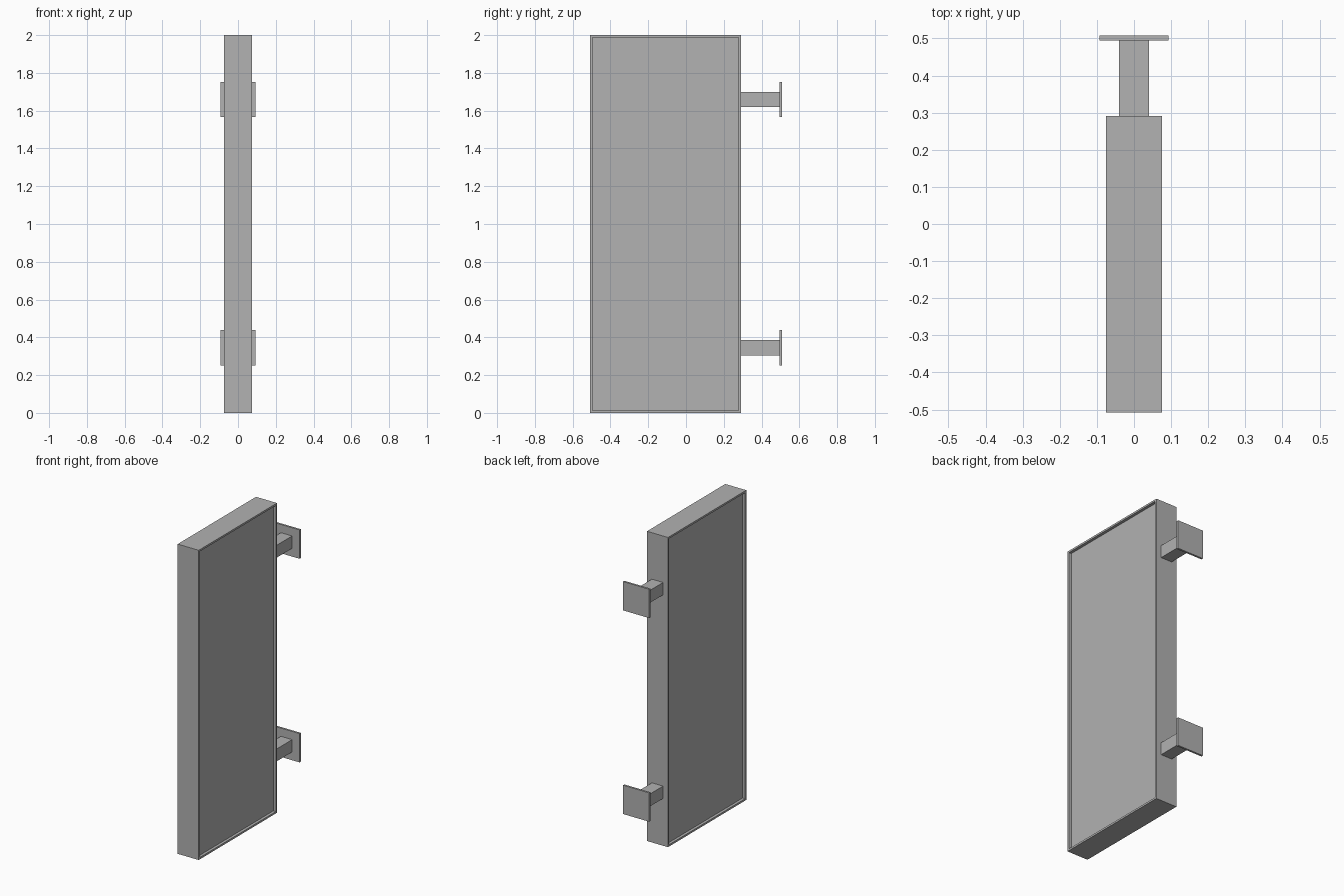
import bpy, bmesh
from mathutils import Vector

cube = bpy.data.objects.get("Cube")
if cube:
    bpy.data.objects.remove(cube, do_unlink=True)

# One plain grey for everything
grey = bpy.data.materials.new("light_grey")
grey.use_nodes = True
colour = (0.445, 0.445, 0.445, 1.0)
grey.diffuse_color = colour
grey.node_tree.nodes["Principled BSDF"].inputs["Base Color"].default_value = colour


def box(name, lo, hi, recess=None):
    """Box between two corners; recess=(rim, depth) sinks both x faces."""
    lo, hi = Vector(lo), Vector(hi)
    bm = bmesh.new()
    bmesh.ops.create_cube(bm, size=1)
    for v in bm.verts:
        v.co = (lo + hi) / 2 + v.co * (hi - lo)
    if recess:
        rim, depth = recess
        bm.normal_update()
        sides = [f for f in bm.faces if abs(f.normal.x) > 0.9]
        bmesh.ops.inset_individual(bm, faces=sides, thickness=rim)
        for side in sides:
            inward = -side.normal.copy() * depth
            new = bmesh.ops.extrude_discrete_faces(bm, faces=[side])["faces"]
            bmesh.ops.translate(bm, vec=inward, verts=new[0].verts[:])
    bmesh.ops.recalc_face_normals(bm, faces=bm.faces[:])
    mesh = bpy.data.meshes.new(name)
    bm.to_mesh(mesh)
    bm.free()
    mesh.materials.append(grey)
    obj = bpy.data.objects.new(name, mesh)
    bpy.context.collection.objects.link(obj)
    return obj


# Sign body: thin upright case with a sunken face on each side
box("sign_panel", (-0.075, -0.508, 0), (0.075, 0.291, 2), recess=(0.017, 0.018))

# Two wall brackets: square arm and mounting plate
for label, z in (("lower", 0.345), ("upper", 1.66)):
    box(label + "_bracket_arm", (-0.04, 0.291, z - 0.04), (0.04, 0.495, z + 0.04))
    box(label + "_wall_plate", (-0.093, 0.495, z - 0.093), (0.093, 0.508, z + 0.093))
